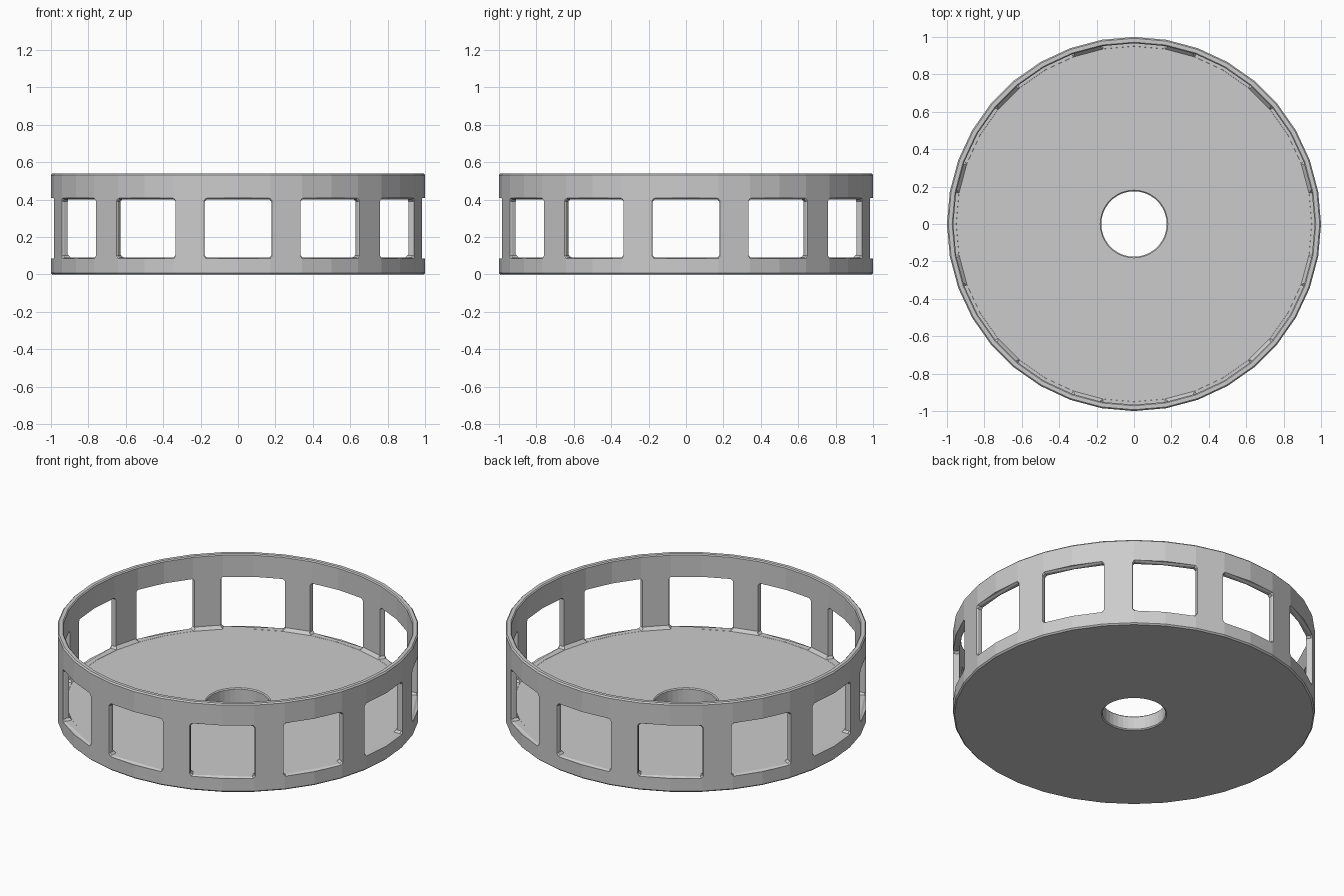
import bpy, bmesh, math
from mathutils import Matrix

if "Cube" in bpy.data.objects:
    bpy.data.objects.remove(bpy.data.objects["Cube"])

SIDES = 36
WINDOWS = 12


def make_object(name, bm):
    bmesh.ops.recalc_face_normals(bm, faces=bm.faces)
    mesh = bpy.data.meshes.new(name)
    bm.to_mesh(mesh)
    bm.free()
    obj = bpy.data.objects.new(name, mesh)
    bpy.context.collection.objects.link(obj)
    return obj


def bridge(bm, loops, closed):
    n = len(loops[0])
    count = len(loops) if closed else len(loops) - 1
    for i in range(count):
        a, b = loops[i], loops[(i + 1) % len(loops)]
        for j in range(n):
            k = (j + 1) % n
            bm.faces.new((a[j], a[k], b[k], b[j]))


# Round tray: floor with centre hole, thin wall, softened rims, base fillet
profile = [(0.175, 0.006), (0.181, 0), (0.992, 0), (1, 0.008),
           (1, 0.532), (0.993, 0.54), (0.972, 0.54), (0.966, 0.534),
           (0.966, 0.108), (0.95, 0.09), (0.181, 0.09), (0.175, 0.084)]
bm = bmesh.new()
rings = []
for i in range(SIDES):
    a = 2 * math.pi * i / SIDES
    rings.append([bm.verts.new((r * math.cos(a), r * math.sin(a), z))
                  for r, z in profile])
bridge(bm, rings, True)
tray = make_object("round_tray", bm)

# Window cutters: chamfered rectangles, slightly flared on the outside
def window_loop(bm, dist, grow, turn):
    w, z0, z1, c = 0.178 + grow, 0.0908 - grow, 0.402 + grow, 0.012
    pts = [(-w + c, z0), (w - c, z0), (w, z0 + c), (w, z1 - c),
           (w - c, z1), (-w + c, z1), (-w, z1 - c), (-w, z0 + c)]
    return [bm.verts.new(turn @ Matrix.Translation((x, dist, z)).translation)
            for x, z in pts]


bm = bmesh.new()
for i in range(WINDOWS):
    turn = Matrix.Rotation(2 * math.pi * i / WINDOWS, 4, 'Z')
    loops = [window_loop(bm, d, g, turn)
             for d, g in [(0.9, 0), (0.976, 0), (0.986, 0.006), (1.1, 0.006)]]
    bridge(bm, loops, False)
    bm.faces.new(loops[0])
    bm.faces.new(loops[-1])
cutter = make_object("window_cutters", bm)
cutter.hide_render = True
cutter.hide_set(True)

# Cut the windows through the wall
mod = tray.modifiers.new("windows", 'BOOLEAN')
mod.operation = 'DIFFERENCE'
mod.solver = 'EXACT'
mod.object = cutter
